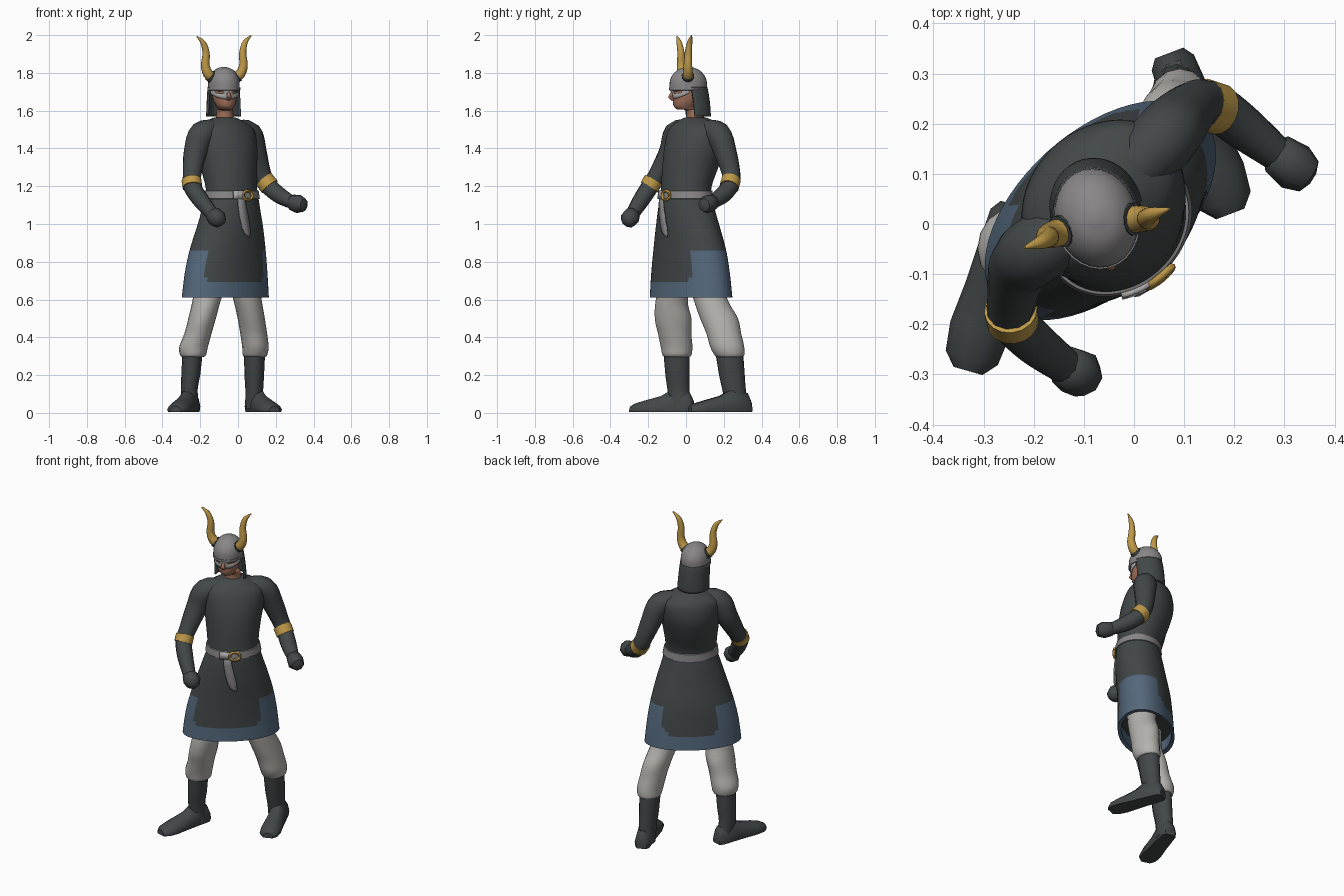
import bpy, bmesh, math
from mathutils import Vector

if "Cube" in bpy.data.objects:
    bpy.data.objects.remove(bpy.data.objects["Cube"])

def material(name, rgb):
    m = bpy.data.materials.new(name)
    m.diffuse_color = (*rgb, 1)
    m.use_nodes = True
    m.node_tree.nodes["Principled BSDF"].inputs["Base Color"].default_value = m.diffuse_color
    return m

DARK = material("dark cloth", (.055, .064, .064))
BLUE = material("blue cloth", (.09, .14, .205))
PALE = material("pale linen", (.46, .45, .42))
STEEL = material("steel", (.25, .24, .245))
BRIGHT = material("bright steel", (.4, .39, .385))
GOLD = material("gold", (.52, .32, .065))
SKIN = material("skin", (.36, .165, .105))

def smooth(pts, n):
    """Catmull-Rom through tuples of any length."""
    out = []
    for i in range(len(pts) - 1):
        p = [pts[max(0, i - 1)], pts[i], pts[i + 1], pts[min(len(pts) - 1, i + 2)]]
        for k in range(n):
            t = k / n
            out.append(tuple(.5 * (2 * b + (c - a) * t + (2 * a - 5 * b + 4 * c - d) * t * t
                             + (3 * b - a - 3 * c + d) * t ** 3) for a, b, c, d in zip(*p)))
    return out + [tuple(pts[-1])]

def skin_rows(name, rows, mats, closed=True, caps=True, rule=None, skip=None, thick=0):
    """Mesh from rows of points; rule(row, col, centre) gives the material index."""
    bm = bmesh.new()
    vs = [[bm.verts.new(p) for p in r] for r in rows]
    n = len(rows[0])
    for i in range(len(rows) - 1):
        for j in range(n if closed else n - 1):
            if skip and skip(i, j):
                continue
            k = (j + 1) % n
            f = bm.faces.new((vs[i][j], vs[i][k], vs[i + 1][k], vs[i + 1][j]))
            if rule:
                f.material_index = rule(i, j, f.calc_center_median())
    if caps and closed:
        bm.faces.new(vs[0])
        bm.faces.new(vs[-1])
    bmesh.ops.recalc_face_normals(bm, faces=bm.faces)
    me = bpy.data.meshes.new(name)
    bm.to_mesh(me)
    bm.free()
    ob = bpy.data.objects.new(name, me)
    for m in mats:
        me.materials.append(m)
    bpy.context.collection.objects.link(ob)
    if thick:
        s = ob.modifiers.new("thickness", 'SOLIDIFY')
        s.thickness, s.offset = thick, 0
    return ob

def on_ring(r, t, grow=0):
    """Point on ring (x, y, z, half width, half depth, yaw); t = 0 is the front."""
    x, y, z, a, b, w = r
    u, v = (a + grow) * math.sin(t), (b + grow) * math.cos(t)
    return Vector((x + u * math.cos(w) + v * math.sin(w), y + u * math.sin(w) - v * math.cos(w), z))

def loft(name, rings, mats, n=4, sides=16, yaw=0, **kw):
    rs = smooth([(*r, math.radians(yaw)) for r in rings], n)
    return skin_rows(name, [[on_ring(r, 2 * math.pi * j / sides) for j in range(sides)] for r in rs], mats, **kw)

def tube(name, path, mat, n=4, sides=12):
    """Round tube through (x, y, z, radius)."""
    pts = smooth(path, n)
    ps = [Vector(p[:3]) for p in pts]
    rows, u, last = [], None, None
    for i, p in enumerate(ps):
        t = (ps[min(i + 1, len(ps) - 1)] - ps[max(i - 1, 0)]).normalized()
        u = t.orthogonal().normalized() if u is None else last.rotation_difference(t) @ u
        last, v = t, t.cross(u)
        rows.append([p + pts[i][3] * (u * math.cos(a) + v * math.sin(a))
                     for a in (2 * math.pi * j / sides for j in range(sides))])
    return skin_rows(name, rows, [mat])

# Tunic with flared skirt, blue side panels and hem
YAW = math.radians(42)
TUNIC = [(-.07, .05, 1.565, .055, .052), (-.07, .052, 1.545, .105, .085), (-.067, .055, 1.50, .17, .125),
         (-.06, .045, 1.41, .172, .148), (-.05, .025, 1.31, .158, .143), (-.036, .002, 1.20, .146, .124),
         (-.032, 0, 1.14, .151, .125), (-.036, .002, 1.08, .168, .133), (-.043, .01, .98, .2, .142),
         (-.055, .02, .86, .235, .15), (-.063, .024, .74, .26, .154), (-.067, .027, .61, .276, .158)]
SIDES = 60
EDGES = (37, 133, -60, -148)

def tunic_colour(i, j, c):
    t = (j + .5) * 360 / SIDES
    t = t - 360 if t > 180 else t
    side = 37 < t < 133 or -148 < t < -60
    near = min(abs(t - e) for e in EDGES)
    return 1 if c.z < (.86 if side else .69 + max(0, 12 - near) * .004) else 0

TR = smooth([(*r, YAW) for r in TUNIC], 6)
rows = [[on_ring(r, 2 * math.pi * j / SIDES) for j in range(SIDES)] for r in TR]
rows.append([p + (Vector((-.07, .03, .66)) - p) * .12 for p in rows[-1]])
rows.append([Vector((p.x, p.y, .68)) for p in rows[-1]])
skin_rows("tunic", rows, [DARK, BLUE], rule=tunic_colour)

def on_tunic(z, t, grow):
    r = min(range(len(TR) - 1), key=lambda k: abs(TR[k][2] - z) + abs(TR[k + 1][2] - z))
    f = (TR[r][2] - z) / (TR[r][2] - TR[r + 1][2])
    return on_ring([a + (b - a) * f for a, b in zip(TR[r], TR[r + 1])], math.radians(t), grow)

# Belt, hanging strap, keeper and buckle
skin_rows("belt", [[on_tunic(z, 360 * j / SIDES, g) for j in range(SIDES)]
                   for z, g in ((1.132, .001), (1.134, .007), (1.176, .007), (1.178, .001))], [STEEL], caps=False)
strap = [(1.15, -19, 7), (1.10, -16, 8), (1.04, -11, 8), (.98, -6, 7), (.95, -3, 5), (.93, 0, .5)]
skin_rows("belt_strap", [[on_tunic(z, c + w * k, .011) for k in (-1, 0, 1)] for z, c, w in strap],
          [STEEL], closed=False, thick=.008)
skin_rows("belt_keeper", [[on_tunic(z, c, .012) for c in (-34, -26, -18, -12)] for z in (1.132, 1.176)],
          [BRIGHT], closed=False, thick=.01)
ring = [(1.152 + .024 * math.sin(a), -3 + 11 * math.cos(a)) for a in (math.pi * k / 8 for k in range(17))]
tube("buckle", [(*on_tunic(z, t, .013), .008) for z, t in ring], GOLD, 1, 8)

# Arms, cuffs and fists
arms = {
    "right": ([(-.11, .01, 1.49, .06), (-.19, -.05, 1.475, .07), (-.226, -.082, 1.38, .063),
               (-.243, -.15, 1.26, .05), (-.243, -.19, 1.2, .047), (-.2, -.235, 1.13, .045), (-.135, -.285, 1.05, .036)],
              [(-.246, -.172, 1.232, .053), (-.242, -.195, 1.195, .052)],
              [(-.145, -.275, 1.065, .02), (-.135, -.283, 1.055, .043), (-.11, -.298, 1.028, .05), (-.093, -.31, 1.005, .036), (-.087, -.316, .996, .012)]),
    "left": ([(-.01, .1, 1.49, .06), (.06, .17, 1.475, .068), (.092, .208, 1.38, .061),
              (.125, .238, 1.27, .05), (.16, .235, 1.205, .047), (.215, .195, 1.155, .045), (.285, .14, 1.115, .035)],
             [(.138, .239, 1.235, .052), (.168, .229, 1.197, .052)],
             [(.27, .15, 1.12, .02), (.285, .14, 1.115, .042), (.322, .113, 1.105, .049), (.349, .095, 1.1, .036), (.357, .09, 1.1, .012)])}
for side, (arm, cuff, fist) in arms.items():
    tube(side + "_arm", arm, DARK)
    tube(side + "_cuff", cuff, GOLD, 1, 16)
    tube(side + "_fist", fist, DARK, 1, 8)

# Baggy trouser legs and boots
legs = {
    "right": ([(-.13, -.04, .74, .085, .09), (-.165, -.075, .6, .075, .085), (-.19, -.068, .5, .073, .097),
               (-.212, -.06, .42, .072, .088), (-.235, -.05, .35, .076, .084), (-.238, -.048, .305, .068, .076), (-.24, -.048, .295, .05, .06)],
              [(-.24, -.05, .33, .054, .07), (-.25, -.045, .2, .05, .064), (-.258, -.04, .12, .044, .058), (-.25, -.025, .02, .045, .06)],
              (-.237, .038), (-.331, -.293)),
    "left": ([(.02, .09, .74, .085, .09), (.05, .13, .6, .075, .09), (.07, .175, .5, .072, .1),
              (.083, .2, .42, .071, .092), (.092, .218, .35, .07, .09), (.09, .23, .305, .064, .078), (.09, .23, .295, .05, .06)],
             [(.088, .228, .33, .056, .074), (.086, .243, .2, .052, .068), (.086, .255, .12, .047, .062), (.082, .27, .02, .045, .06)],
             (.07, .341), (.192, .02))}
for side, (leg, boot, heel, toe) in legs.items():
    loft(side + "_trouser_leg", leg, [PALE])
    loft(side + "_boot_shaft", boot, [DARK], 2, 12)
    a, b = Vector((*heel, 0)), Vector((*toe, 0))
    across = (b - a).normalized().cross(Vector((0, 0, 1)))
    foot = [(0, .03, .06), (.06, .045, .1), (.3, .05, .125), (.5, .053, .085), (.75, .061, .062), (.92, .054, .045), (1, .03, .03)]
    outline = [(-.9, .012), (-1, .3), (-.8, .7), (-.35, 1), (.35, 1), (.8, .7), (1, .3), (.9, .012)]
    skin_rows(side + "_foot", [[a.lerp(b, s) + across * w * u + Vector((0, 0, h * v + .004)) for u, v in outline]
                               for s, w, h in foot], [DARK])

# Head, neck and nose
HY = 15
loft("head", [(-.07, .05, 1.53, .047, .05), (-.07, .045, 1.6, .044, .045), (-.066, .005, 1.606, .034, .05),
              (-.067, -.005, 1.625, .048, .062), (-.07, .005, 1.66, .062, .077), (-.073, .01, 1.72, .07, .086)],
     [SKIN], 3, 20, HY)
tube("nose", [(-.051, -.068, 1.7, .008), (-.047, -.082, 1.672, .012), (-.05, -.066, 1.66, .009)], SKIN, 2, 8)

# Helmet dome with brim
HX, HYC = -.075, .012
loft("helmet_dome", [(HX, HYC, 1.712, .083, .1), (HX, HYC, 1.76, .081, .098), (HX, HYC, 1.795, .067, .08),
                     (HX, HYC, 1.82, .042, .05), (HX, HYC, 1.832, .008, .01)], [STEEL], 4, 28, HY)
loft("helmet_brim", [(HX, HYC, 1.708, .083, .1), (HX, HYC, 1.709, .086, .103), (HX, HYC, 1.722, .086, .103),
                     (HX, HYC, 1.723, .082, .099)], [STEEL], 1, 28, HY)

# Eye guard with two narrow openings
mask = []
for k in range(5):
    mask.append([])
    for j in range(19):
        t = math.radians(-81 + 9 * j)
        low = 1.66 + .04 * (1 - math.cos(t))
        z = 1.715 + (low - 1.715) * k / 4
        mask[-1].append(on_ring((HX, HYC, z, .078, .094 - .003 * k, math.radians(HY)), t))
skin_rows("eye_guard", mask, [BRIGHT], closed=False, thick=.006,
          skip=lambda i, j: i == 1 and (3 <= j <= 6 or 11 <= j <= 14))

# Cloth hanging behind the helmet
drape = [(HX, HYC, 1.725, .08, .097), (HX, .018, 1.68, .083, .1), (HX, .025, 1.62, .086, .1), (HX, .028, 1.57, .088, .1)]
skin_rows("neck_drape", [[on_ring((*r, math.radians(HY)), math.radians(87 + 186 * j / 20)) for j in range(21)]
                         for r in smooth(drape, 3)], [DARK], closed=False, thick=.01)

# Horns in dark sockets
horns = {
    "right": [(-.13, -.008, 1.77, .027), (-.158, -.02, 1.795, .027), (-.173, -.025, 1.84, .023), (-.169, -.027, 1.905, .019),
              (-.185, -.036, 1.96, .014), (-.218, -.047, 1.993, .003)],
    "left": [(-.02, .01, 1.77, .027), (.012, .01, 1.795, .027), (.029, .01, 1.84, .023), (.025, .012, 1.905, .019),
             (.038, .02, 1.962, .014), (.07, .03, 1.998, .003)]}
for side, path in horns.items():
    tube(side + "_horn", path, GOLD, 5, 12)
    a, b = Vector(path[0][:3]), Vector(path[1][:3])
    tube(side + "_horn_socket", [(*a, .032), (*a.lerp(b, .65), .033)], DARK, 1, 12)

# Smooth shading that keeps hard edges
bpy.ops.object.select_all(action='SELECT')
bpy.context.view_layer.objects.active = bpy.data.objects["tunic"]
bpy.ops.object.shade_smooth_by_angle(angle=math.radians(45))
